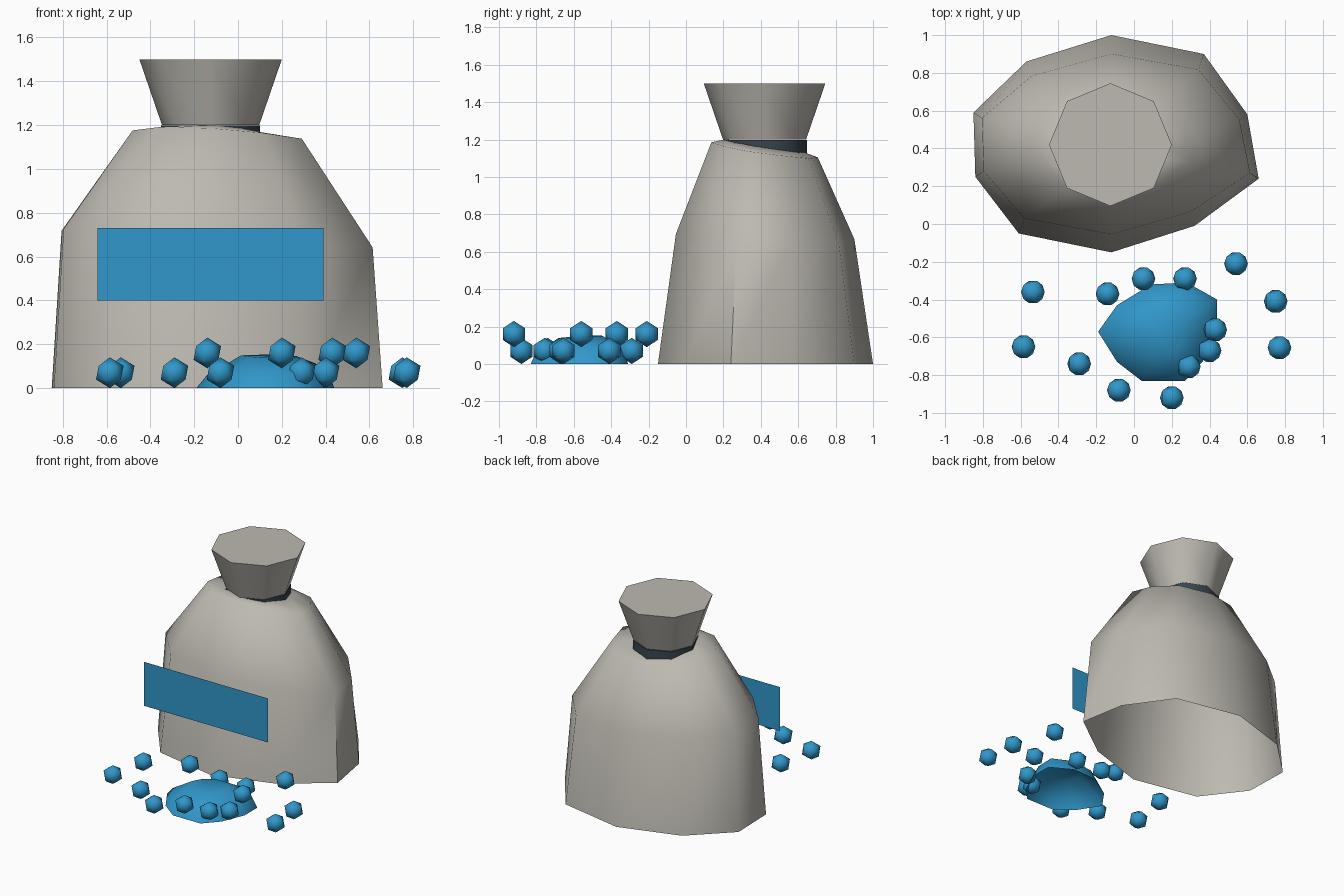
import bpy, bmesh, math

cube = bpy.data.objects.get("Cube")
if cube:
    bpy.data.objects.remove(cube, do_unlink=True)


def material(name, rgb):
    m = bpy.data.materials.new(name)
    m.use_nodes = True
    m.diffuse_color = (*rgb, 1)
    m.node_tree.nodes["Principled BSDF"].inputs["Base Color"].default_value = (*rgb, 1)
    return m


canvas = material("canvas grey", (0.51, 0.49, 0.44))
blue = material("bright blue", (0.03, 0.31, 0.59))
slate = material("dark slate", (0.04, 0.06, 0.075))


def finish(bm, name, mat, angle=60):
    """Turn a bmesh into a named, shaded object."""
    bmesh.ops.recalc_face_normals(bm, faces=bm.faces)
    mesh = bpy.data.meshes.new(name)
    bm.to_mesh(mesh)
    bm.free()
    mesh.materials.append(mat)
    ob = bpy.data.objects.new(name, mesh)
    bpy.context.collection.objects.link(ob)
    bpy.ops.object.select_all(action='DESELECT')
    ob.select_set(True)
    bpy.context.view_layer.objects.active = ob
    bpy.ops.object.shade_smooth_by_angle(angle=math.radians(angle))
    return ob


def dome(name, mat, outline, centre, levels):
    """Loft an outline upward; a level is (x scale, y scale, z, x tilt, y tilt)."""
    bm = bmesh.new()
    cx, cy = centre
    rings = []
    for sx, sy, z, tx, ty in levels:
        ring = []
        for x, y in outline:
            dx, dy = (x - cx) * sx, (y - cy) * sy
            ring.append(bm.verts.new((cx + dx, cy + dy, z + tx * dx + ty * dy)))
        rings.append(ring)
    n = len(outline)
    for low, high in zip(rings, rings[1:]):
        for i in range(n):
            j = (i + 1) % n
            bm.faces.new((low[i], low[j], high[j], high[i]))
    bm.faces.new(rings[-1])
    return finish(bm, name, mat)


def octagon_cone(name, mat, r_low, r_high, z_low, z_high):
    bm = bmesh.new()
    bmesh.ops.create_cone(bm, cap_ends=True, segments=8, radius1=r_low,
                          radius2=r_high, depth=z_high - z_low)
    bmesh.ops.translate(bm, verts=bm.verts, vec=(-0.125, 0.42, (z_low + z_high) / 2))
    return finish(bm, name, mat)


# Sack body, open underneath
sack_outline = [(-.12, 1), (-.57, .86), (-.85, .59), (-.84, .25), (-.61, -.05),
                (-.12, -.15), (.32, -.01), (.66, .24), (.6, .58), (.37, .9)]
dome("sack_body", canvas, sack_outline, (-0.1, 0.415),
     [(1, 1, 0, 0, 0), (.94, .83, .68, -.06, -.03),
      (.515, .495, 1.145, -.05, -.14), (.27, .38, 1.165, -.04, -.16)])

# Gathered neck and its tie
octagon_cone("sack_collar", canvas, 0.222, 0.325, 1.2, 1.5)
octagon_cone("neck_tie", slate, 0.226, 0.226, 1.1, 1.197)

# Flat label floating in front of the sack
bm = bmesh.new()
bm.faces.new([bm.verts.new((x, -0.2, z))
              for x, z in ((-.64, .4), (.39, .4), (.39, .73), (-.64, .73))])
finish(bm, "label", blue)

# Spilled heap, open underneath
heap_outline = [(-.19, -.57), (-.09, -.73), (.04, -.83), (.27, -.83), (.37, -.72),
                (.44, -.55), (.44, -.4), (.28, -.31), (.09, -.32), (-.09, -.43)]
dome("spilled_heap", blue, heap_outline, (0.15, -0.56),
     [(1, 1, 0, 0, 0), (.86, .88, .075, .06, .03), (.4, .45, .145, -.03, .06)])

# Loose grains: low ones rest on the ground, high ones sit a little above it
low_grains = [(-.535, -.36), (.05, -.29), (.27, -.29), (.75, -.41), (.4, -.67),
              (.29, -.755), (.77, -.655), (-.08, -.88), (-.29, -.74), (-.585, -.65)]
high_grains = [(-.14, -.37), (.54, -.21), (.43, -.56), (.2, -.92)]
for label, z, spots in (("low", .065, low_grains), ("high", .155, high_grains)):
    for i, (x, y) in enumerate(spots):
        bm = bmesh.new()
        bmesh.ops.create_icosphere(bm, subdivisions=1, radius=0.07)
        bmesh.ops.translate(bm, verts=bm.verts, vec=(x, y, z + 0.005))
        finish(bm, f"{label}_grain_{i + 1}", blue)
